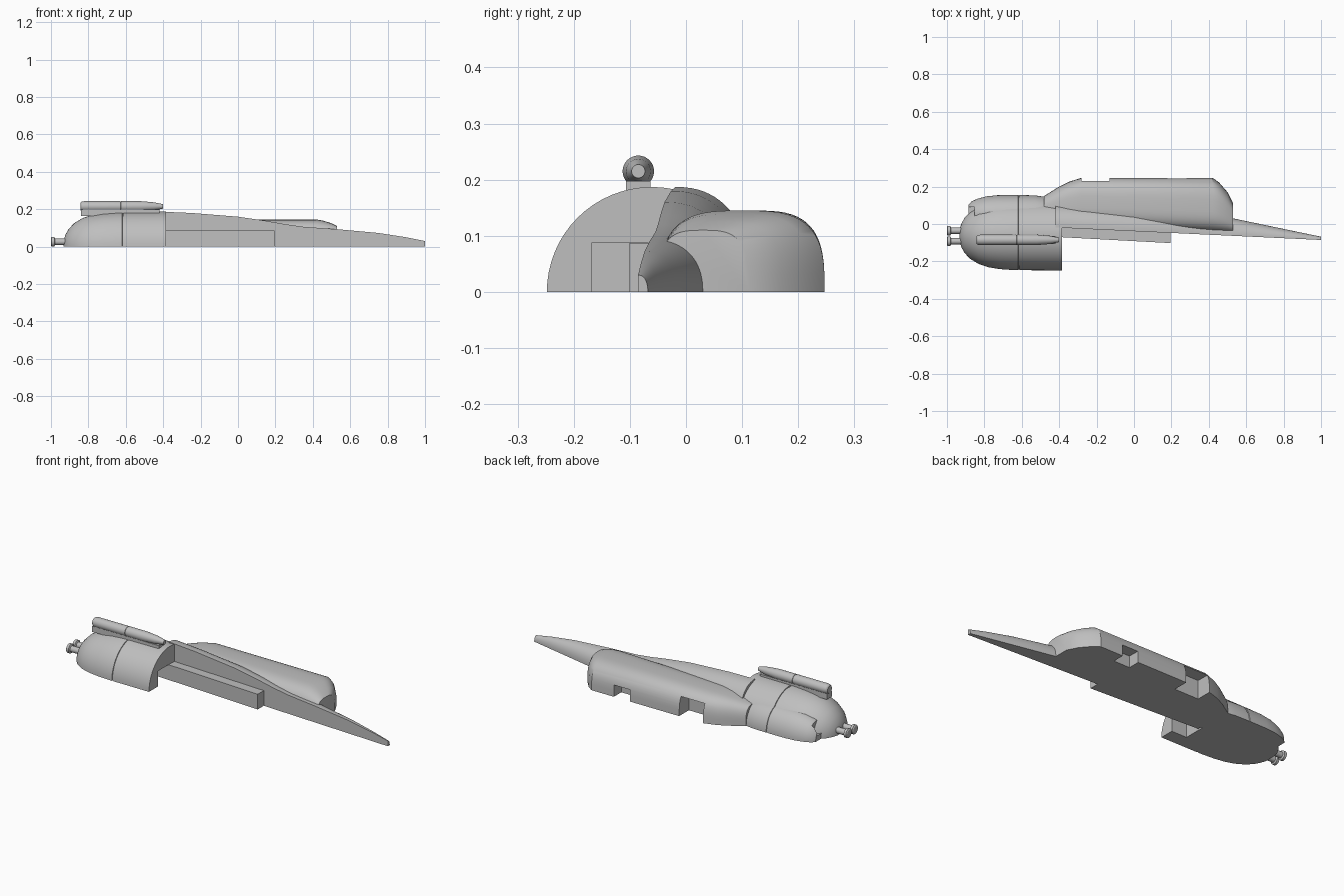
import bpy, bmesh, math
from mathutils import Vector

cube = bpy.data.objects.get("Cube")
if cube:
    bpy.data.objects.remove(cube, do_unlink=True)

grey = bpy.data.materials.new("plain grey")
grey.use_nodes = True
grey.diffuse_color = (0.52, 0.52, 0.52, 1)
grey.node_tree.nodes["Principled BSDF"].inputs["Base Color"].default_value = grey.diffuse_color


def loft(name, sections):
    """Skin a row of closed cross-sections and cap both ends."""
    bm = bmesh.new()
    rings = [[bm.verts.new(p) for p in s] for s in sections]
    n = len(rings[0])
    for a, b in zip(rings, rings[1:]):
        for i in range(n):
            j = (i + 1) % n
            bm.faces.new((a[i], a[j], b[j], b[i]))
    bm.faces.new(rings[0])
    bm.faces.new(rings[-1][::-1])
    bmesh.ops.recalc_face_normals(bm, faces=bm.faces)
    mesh = bpy.data.meshes.new(name)
    bm.to_mesh(mesh)
    bm.free()
    mesh.materials.append(grey)
    obj = bpy.data.objects.new(name, mesh)
    bpy.context.collection.objects.link(obj)
    return obj


def power(v, p):
    return math.copysign(abs(v) ** (2 / p), v)


def dome(x, y0, y1, h, p=2, n=32):
    """Upper half of a superellipse, flat on the ground."""
    c, r = (y0 + y1) / 2, (y1 - y0) / 2
    angles = [math.pi * i / n for i in range(n + 1)]
    return [Vector((x, c + r * power(math.cos(a), p), h * power(max(math.sin(a), 0), p)))
            for a in angles]


def quarter(x, wall, back, h, p=2.3, n=20):
    """Flat front wall with a rounded shoulder behind it."""
    angles = [math.pi / 2 * i / n for i in range(n + 1)]
    arc = [Vector((x, wall + (back - wall) * power(max(math.cos(a), 0), p),
                   h * power(math.sin(a), p))) for a in angles]
    return arc + [Vector((x, wall, 0))]


def turned(name, profile, y, z, n=32, floor=None):
    """Round part along x from (x, radius) pairs."""
    rings = []
    for x, r in profile:
        ring = [Vector((x, y + r * math.cos(t * math.tau / n), z + r * math.sin(t * math.tau / n)))
                for t in range(n)]
        if floor is not None:
            for v in ring:
                v.z = max(v.z, floor)
        rings.append(ring)
    return loft(name, rings)


def box(name, x, y, z):
    return loft(name, [[Vector((a, y[0], z[0])), Vector((a, y[1], z[0])),
                        Vector((a, y[1], z[1])), Vector((a, y[0], z[1]))] for a in x])


def cut(obj, x, y, z):
    cutter = box("cutter", x, y, z)
    cutter.hide_render = True
    mod = obj.modifiers.new("cut", "BOOLEAN")
    mod.operation, mod.solver, mod.object = "DIFFERENCE", "EXACT", cutter
    bpy.context.view_layer.objects.active = obj
    bpy.ops.object.modifier_apply(modifier=mod.name)
    bpy.data.objects.remove(cutter, do_unlink=True)


def wall_y(x):
    return -0.02 - 0.047 * (x + 0.39)


def lerp(table, x):
    for (x0, a), (x1, b) in zip(table, table[1:]):
        if x <= x1:
            return a + (b - a) * (x - x0) / (x1 - x0)
    return table[-1][1]


# Nose pod with a narrow seam and a recess in its rear face
nose = [(-0.932, 0.035), (-0.922, 0.065), (-0.905, 0.095), (-0.875, 0.126), (-0.83, 0.153),
        (-0.78, 0.17), (-0.72, 0.18), (-0.65, 0.185), (-0.619, 0.186), (-0.618, 0.182),
        (-0.612, 0.182), (-0.611, 0.186), (-0.385, 0.187)]
nose_pod = loft("nose_pod", [dome(x, -0.061 - r, -0.061 + r, r) for x, r in nose])
cut(nose_pod, (-0.48, -0.3), (-0.168, -0.045), (-0.1, 0.087))

# Side pod with an intake slot at the front
side = [(-0.885, 0.5), (-0.87, 0.66), (-0.84, 0.8), (-0.79, 0.93), (-0.73, 0.99), (-0.619, 1),
        (-0.618, 0.97), (-0.612, 0.97), (-0.611, 1), (-0.53, 0.98), (-0.47, 0.9), (-0.4, 0.7)]
side_pod = loft("side_pod", [dome(x, 0.05 - 0.105 * s, 0.05 + 0.105 * s, 0.125 * s)
                             for x, s in side])
cut(side_pod, (-0.95, -0.853), (0.02, 0.09), (0.03, 0.2))

# Long tapering fuselage
heights = [(-0.42, 0.187), (-0.25, 0.18), (0, 0.16), (0.15, 0.138), (0.25, 0.12),
           (0.35, 0.106), (0.53, 0.093), (0.75, 0.073), (0.9, 0.05), (1, 0.03)]
backs = [(-0.42, 0.12), (0, 0.09), (0.53, 0.03), (1, -0.068)]
loft("fuselage", [quarter(x, wall_y(x), lerp(backs, x), h) for x, h in heights])

# Engine housing behind the fuselage, with two notches
housing = [(-0.48, 0.15, 0.105), (-0.4, 0.2, 0.125), (-0.35, 0.225, 0.136),
           (-0.28, 0.247, 0.145), (0.42, 0.247, 0.145), (0.455, 0.222, 0.139),
           (0.5, 0.17, 0.125), (0.53, 0.112, 0.11)]
engine = loft("engine_housing", [dome(x, wall_y(x) + 0.012, b, h, 3.2) for x, b, h in housing])
cut(engine, (-0.28, -0.13), (0.16, 0.3), (-0.1, 0.105))
cut(engine, (0.18, 0.28), (0.18, 0.3), (-0.1, 0.065))

# Side strake along the flat wall
loft("side_strake", [[Vector((x, f, 0)), Vector((x, wall_y(x) + 0.01, 0)),
                      Vector((x, wall_y(x) + 0.01, 0.086)), Vector((x, f, 0.086))]
                     for x, f in ((-0.47, -0.066), (0.195, -0.102))])

# Barrel and its pylon on top of the nose
barrel = [(-0.842, 0.02), (-0.835, 0.026), (-0.82, 0.028), (-0.632, 0.028), (-0.631, 0.026),
          (-0.627, 0.026), (-0.626, 0.028), (-0.52, 0.028), (-0.45, 0.022), (-0.4, 0.012)]
turned("top_barrel", barrel, -0.085, 0.215)
box("barrel_pylon", (-0.84, -0.42), (-0.107, -0.063), (0.165, 0.198))

# Pair of flanged prongs at the front
prong = [(-1, 0.02), (-0.996, 0.026), (-0.982, 0.026), (-0.978, 0.017), (-0.9, 0.017)]
for side_name, y in (("left", -0.036), ("right", -0.092)):
    turned(side_name + "_prong", prong, y, 0.026, 24, floor=0)

# Smooth shading with crisp edges
bpy.ops.object.select_all(action="DESELECT")
for obj in bpy.context.scene.objects:
    if obj.type == "MESH" and obj.data.materials and obj.data.materials[0] == grey:
        obj.select_set(True)
        bpy.context.view_layer.objects.active = obj
bpy.ops.object.shade_smooth_by_angle(angle=math.radians(32))
